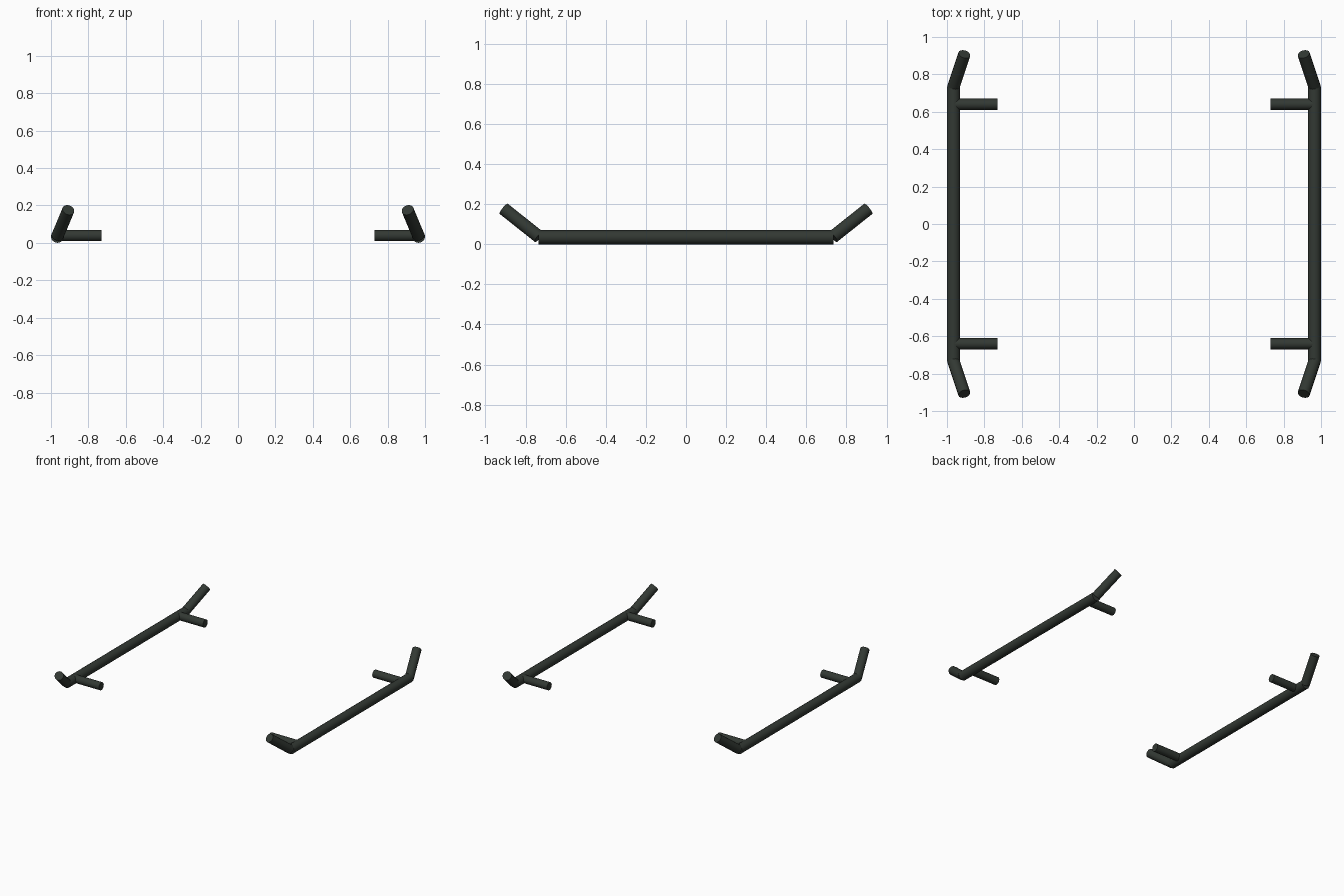
import bpy
from mathutils import Vector

if "Cube" in bpy.data.objects:
    bpy.data.objects.remove(bpy.data.objects["Cube"])

# One dark green-grey paint for all bars
paint = bpy.data.materials.new("dark green grey")
paint.diffuse_color = (0.032, 0.040, 0.033, 1.0)
paint.use_nodes = True
paint.node_tree.nodes["Principled BSDF"].inputs["Base Color"].default_value = paint.diffuse_color


def tube(name, start, end, radius, sides=16):
    """Capped cylinder running between two points."""
    a, b = Vector(start), Vector(end)
    d = b - a
    bpy.ops.mesh.primitive_cylinder_add(vertices=sides, radius=radius, depth=d.length,
                                        location=(a + b) / 2,
                                        rotation=d.to_track_quat('Z', 'Y').to_euler())
    ob = bpy.context.object
    ob.name = name
    ob.data.materials.append(paint)
    bpy.ops.object.shade_smooth_by_angle(angle=0.7)
    return ob


for sx, side in ((-1, "left"), (1, "right")):
    # Long straight side rail
    tube(f"rail_{side}", (sx * 0.965, -0.735, 0.035), (sx * 0.965, 0.735, 0.035), 0.035)
    for sy, end in ((-1, "front"), (1, "back")):
        # Upturned rail end, leaning inward
        tube(f"rail_tip_{side}_{end}", (sx * 0.965, sy * 0.733, 0.037),
             (sx * 0.907, sy * 0.908, 0.176), 0.033)
        # Short mounting peg pointing inward
        tube(f"mounting_peg_{side}_{end}", (sx * 0.965, sy * 0.64, 0.039),
             (sx * 0.73, sy * 0.64, 0.039), 0.03)
